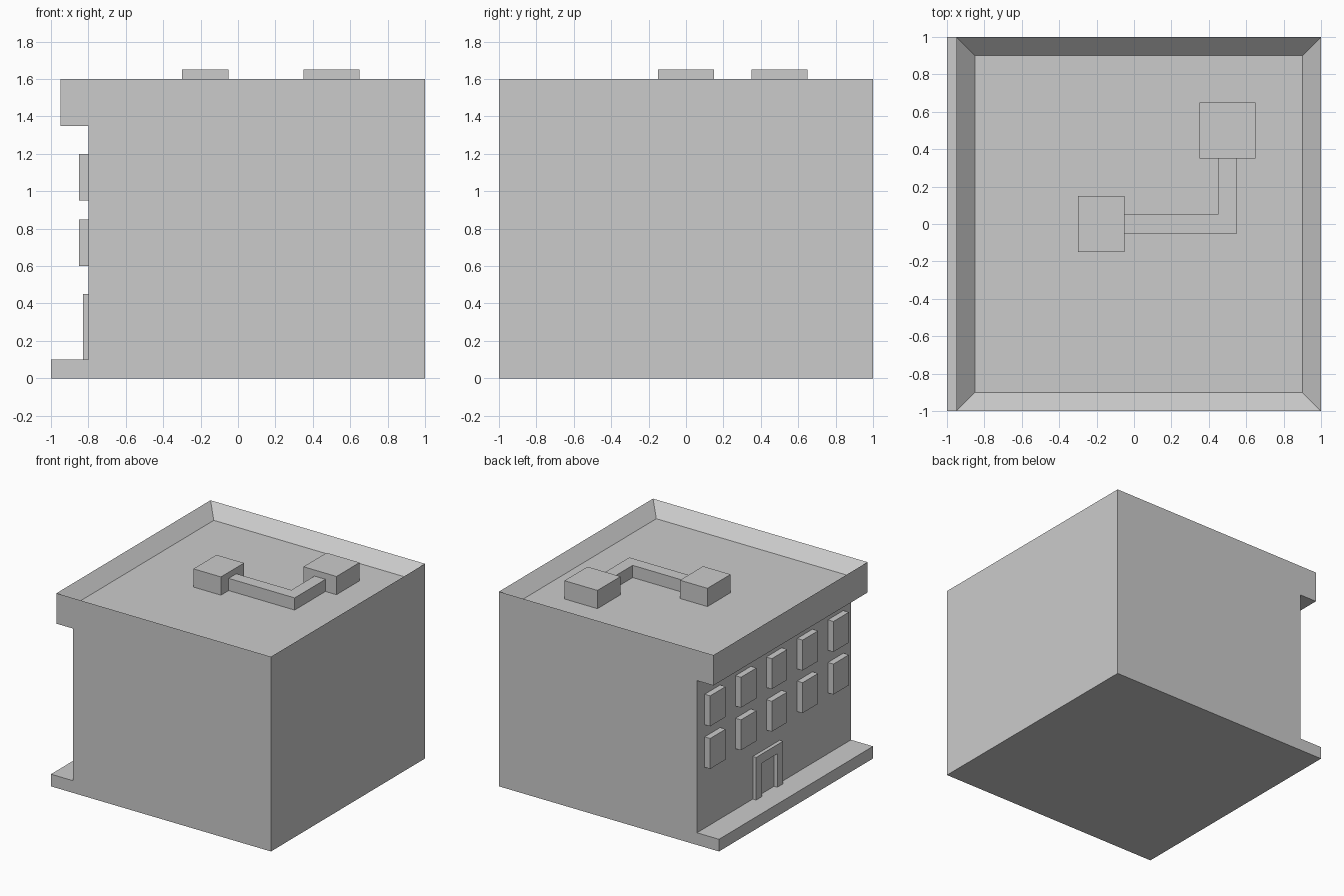
import bpy, bmesh
from mathutils import Vector

if "Cube" in bpy.data.objects:
    bpy.data.objects.remove(bpy.data.objects["Cube"])


def prism(name, outline, direction):
    """Extrude a planar outline of 3D points; returns object and a live bmesh."""
    bm = bmesh.new()
    face = bm.faces.new([bm.verts.new(p) for p in outline])
    ext = bmesh.ops.extrude_face_region(bm, geom=[face], use_keep_orig=True)
    moved = [g for g in ext["geom"] if isinstance(g, bmesh.types.BMVert)]
    bmesh.ops.translate(bm, verts=moved, vec=Vector(direction))
    bmesh.ops.recalc_face_normals(bm, faces=bm.faces[:])
    mesh = bpy.data.meshes.new(name)
    obj = bpy.data.objects.new(name, mesh)
    bpy.context.collection.objects.link(obj)
    return obj, bm


def finish(obj, bm):
    bm.to_mesh(obj.data)
    bm.free()
    return obj


def box(name, x, y, z):
    outline = [(x[0], y[0], z[0]), (x[1], y[0], z[0]), (x[1], y[1], z[0]), (x[0], y[1], z[0])]
    return finish(*prism(name, outline, (0, 0, z[1] - z[0])))


# Building: side profile with base step and overhanging cornice
profile = [(-1, 0), (1, 0), (1, 1.6), (-0.95, 1.6), (-0.95, 1.35),
           (-0.8, 1.35), (-0.8, 0.1), (-1, 0.1)]
building, bm = prism("building", [(x, -1, z) for x, z in profile], (0, 2, 0))

# Sunken roof inside a parapet
roof = max(bm.faces, key=lambda f: f.calc_center_median().z)
bmesh.ops.inset_individual(bm, faces=[roof], thickness=0.1, use_even_offset=True)
bmesh.ops.translate(bm, verts=roof.verts[:], vec=(0, 0, -0.1))
finish(building, bm)

# Two rows of window panels on the facade
for row, z in enumerate((0.6, 0.95)):
    for col in range(5):
        y = -0.8 + 0.4 * col
        box(f"window_{row}_{col}", (-0.85, -0.8), (y - 0.1, y + 0.1), (z, z + 0.25))

# Door frame
frame = [(0.275, 0.1), (0.275, 0.45), (-0.075, 0.45), (-0.075, 0.1),
         (0.0, 0.1), (0.0, 0.375), (0.2, 0.375), (0.2, 0.1)]
finish(*prism("door_frame", [(-0.83, y, z) for y, z in frame], (0.03, 0, 0)))

# Roof units joined by an L-shaped duct
box("roof_unit_middle", (-0.3, -0.05), (-0.15, 0.15), (1.5, 1.65))
box("roof_unit_corner", (0.35, 0.65), (0.35, 0.65), (1.5, 1.65))
duct = [(-0.05, -0.05), (0.55, -0.05), (0.55, 0.35), (0.45, 0.35), (0.45, 0.05), (-0.05, 0.05)]
finish(*prism("roof_duct", [(x, y, 1.5) for x, y in duct], (0, 0, 0.1)))
